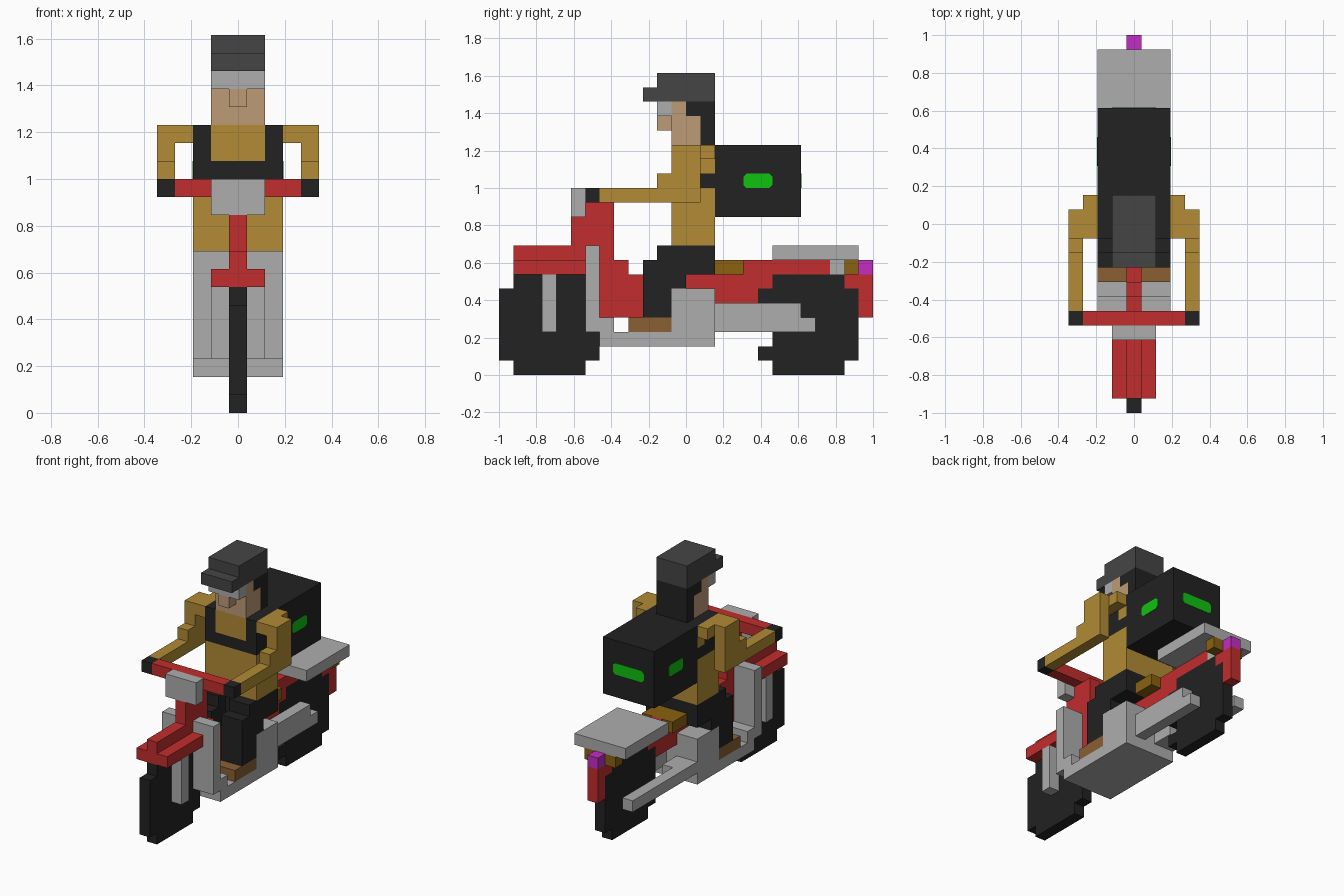
import bpy, bmesh

cube = bpy.data.objects.get("Cube")
if cube:
    bpy.data.objects.remove(cube, do_unlink=True)

U = 2 / 26  # one block


def material(name, rgb):
    lin = [((c / 255 + 0.055) / 1.055) ** 2.4 if c > 10 else c / 3295 for c in rgb] + [1]
    m = bpy.data.materials.new(name)
    m.use_nodes = True
    m.diffuse_color = lin
    m.node_tree.nodes["Principled BSDF"].inputs["Base Color"].default_value = lin
    return m


RED = material("red paint", (194, 45, 45))
BLACK = material("black", (34, 34, 34))
DARK = material("dark grey", (69, 69, 69))
GREY = material("light grey", (174, 174, 174))
SKIN = material("skin", (190, 155, 118))
TAN = material("tan jacket", (178, 139, 53))
BROWN = material("brown leather", (138, 96, 52))
AMBER = material("amber", (139, 97, 16))
GREEN = material("green", (16, 194, 16))
PINK = material("magenta", (194, 45, 194))


def prism(name, mat, profile, a, b, mirror=False, axis="x"):
    """Extrude a (y, z) profile along x, or an (x, z) profile along y; block units."""
    bm = bmesh.new()
    place = (lambda p, t: (t * U, p[0] * U, p[1] * U)) if axis == "x" else \
            (lambda p, t: (p[0] * U, t * U, p[1] * U))
    ends = [[bm.verts.new(place(p, t)) for p in profile] for t in (a, b)]
    bm.faces.new(ends[0])
    bm.faces.new(ends[1][::-1])
    n = len(profile)
    for i in range(n):
        j = (i + 1) % n
        bm.faces.new((ends[0][j], ends[0][i], ends[1][i], ends[1][j]))
    bmesh.ops.recalc_face_normals(bm, faces=bm.faces)
    me = bpy.data.meshes.new(name)
    bm.to_mesh(me)
    bm.free()
    me.materials.append(mat)
    ob = bpy.data.objects.new(name, me)
    bpy.context.collection.objects.link(ob)
    if mirror:
        ob.modifiers.new("Mirror", "MIRROR").use_mirror_merge = False
    return ob


def box(name, mat, x, y, z, mirror=False):
    prism(name, mat, [(y[0], z[0]), (y[1], z[0]), (y[1], z[1]), (y[0], z[1])], x[0], x[1], mirror)


def centred(name, mat, half, y, z):
    box(name, mat, (-half, half), y, z)


def rounded(a, b, z0, z1, c=0.2):
    return [(a + c, z0), (b - c, z0), (b, z0 + c), (b, z1 - c),
            (b - c, z1), (a + c, z1), (a, z1 - c), (a, z0 + c)]


# Wheels
prism("front_wheel", BLACK, [(-12, 0), (-7, 0), (-7, 1), (-6, 1), (-6, 6), (-7, 6), (-7, 7),
                             (-12, 7), (-12, 6), (-13, 6), (-13, 1), (-12, 1)], -.5, .5)
prism("rear_wheel", BLACK, [(6, 0), (11, 0), (11, 1), (12, 1), (12, 6), (11, 6), (11, 7),
                            (6, 7), (6, 6), (5, 6), (5, 3), (6, 3), (6, 2), (5, 2), (5, 1), (6, 1)], -.5, .5)

# Front end
centred("front_fender", RED, 1.5, (-12, -7), (7, 8))
centred("front_fender_ridge", RED, .5, (-12, -7), (8, 9))
box("fork", GREY, (.5, 1.5), (-10, -9), (3, 7), True)
prism("steering_column", RED, [(-6, 4), (-3, 4), (-3, 7), (-4, 7), (-4, 8), (-5, 8), (-5, 12),
                               (-7, 12), (-7, 11), (-8, 11), (-8, 9), (-7, 9), (-7, 6), (-6, 6)], -.5, .5)
centred("headlight", GREY, 1.5, (-8, -7), (11, 13))
centred("handlebar", RED, 3.5, (-7, -6), (12, 13))
prism("leg_shield", GREY, [(-7, 3), (-5, 3), (-5, 4), (-6, 4), (-6, 9), (-7, 9)], .5, 2.5, True)

# Floor, engine and exhausts
centred("floor_board", GREY, 2.5, (-6, 2), (2, 3))
centred("engine", GREY, 2.5, (-1, 2), (3, 6))
prism("left_exhaust", GREY, [(2, 3), (9, 3), (9, 4), (8, 4), (8, 5), (2, 5)], .5, 1.5)
box("right_exhaust", GREY, (-2.5, -1.5), (2, 11), (3, 4))
box("swing_arm", GREY, (-1.5, -.5), (2, 4), (3, 4))

# Rear body
prism("rear_body", RED, [(0, 6), (2, 6), (2, 5), (5, 5), (5, 6), (6, 6), (6, 7), (10, 7),
                         (10, 8), (4, 8), (4, 7), (0, 7)], -.5, .5)
centred("seat", AMBER, 1.5, (2, 4), (7, 8))
centred("luggage_rack", GREY, 2.5, (6, 12), (8, 9))
centred("rack_support", GREY, .5, (10, 11), (7, 8))
centred("tail_mount", RED, .5, (11, 12), (6, 8))
centred("rear_mudguard", RED, .5, (12, 13), (4, 7))
centred("tail_light", PINK, .5, (12, 13), (7, 8))
box("indicator", AMBER, (.5, 1.5), (11, 12), (7, 8), True)

# Rider legs
prism("leg", BLACK, [(-3, 4), (-1, 4), (-1, 6), (0, 6), (0, 7), (2, 7), (2, 9),
                     (-2, 9), (-2, 8), (-3, 8)], .5, 2.5, True)
centred("hips", BLACK, .5, (-1, 2), (7, 9))
box("shoe", BROWN, (.5, 2.5), (-4, -1), (3, 4), True)

# Rider torso and arms
centred("jacket", TAN, 2.5, (-1, 2), (9, 13))
centred("chest_strap", BLACK, 2.5, (-1, 2), (13, 14))
centred("jacket_chest", TAN, 1.5, (-1, 2), (14, 16))
prism("shoulder_strap", BLACK, [(-1, 14), (1, 14), (1, 15), (2, 15), (2, 16), (-1, 16)], 1.5, 2.5, True)
box("jacket_side", TAN, (1.5, 2.5), (1, 2), (14, 15), True)
box("shoulder", TAN, (2.5, 3.5), (-1, 2), (15, 16), True)
prism("arm", TAN, [(-6, 12), (1, 12), (1, 16), (-1, 16), (-1, 14), (-2, 14), (-2, 13), (-6, 13)],
      3.5, 4.5, True)
box("glove", BLACK, (3.5, 4.5), (-7, -6), (12, 13), True)

# Delivery backpack with green panels
centred("backpack", BLACK, 2.5, (2, 8), (11, 16))
prism("backpack_side_panel", GREEN, rounded(4, 6, 13, 14), 2.5, 2.53, True)
prism("backpack_rear_panel", GREEN, rounded(-1.5, 1.5, 13, 14), 8, 8.03, axis="y")

# Head
prism("face", SKIN, [(-1, 16), (1, 16), (1, 18), (0, 18), (0, 19), (-1, 19)], -1.5, 1.5)
centred("nose", SKIN, .5, (-2, -1), (17, 18))
centred("goggles", GREY, 1.5, (-2, -1), (18, 19))
prism("hair", BLACK, [(1, 16), (2, 16), (2, 19), (0, 19), (0, 18), (1, 18)], -1.5, 1.5)
prism("helmet", DARK, [(-3, 19), (2, 19), (2, 21), (-2, 21), (-2, 20), (-3, 20)], -1.5, 1.5)
